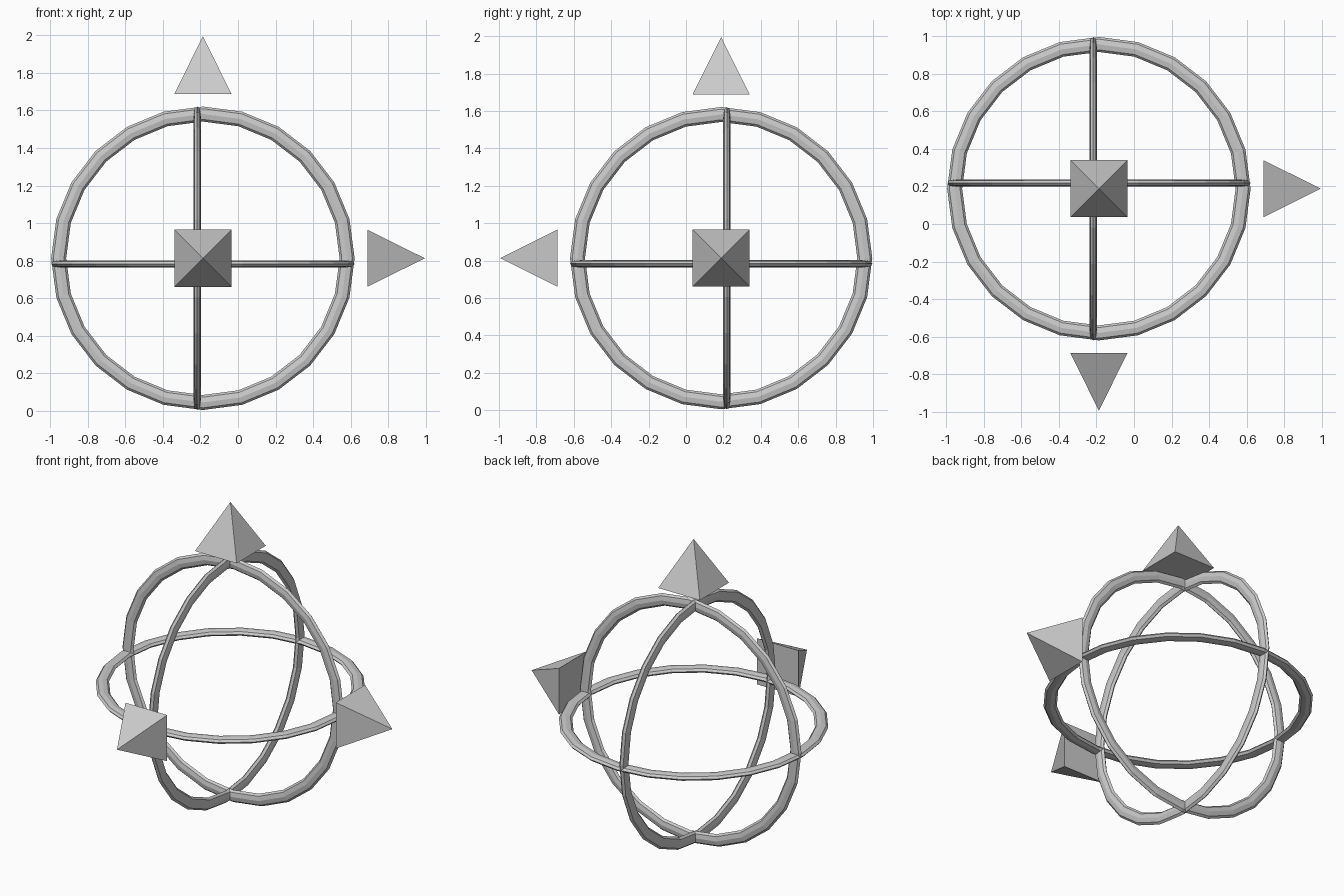
import bpy, bmesh, math
from mathutils import Vector, Matrix

cube = bpy.data.objects.get("Cube")
if cube:
    bpy.data.objects.remove(cube, do_unlink=True)

CENTRE = Vector((-0.187, 0.188, 0.813))
RADIUS, HALF_WIDTH, HALF_THICK = 0.768, 0.04, 0.019
SHIFT = 0.03          # each ring sits slightly off the centre, away from its arrow
SEGMENTS, SIDES = 24, 8

grey = bpy.data.materials.new("plain grey")
grey.use_nodes = True
colour = (0.6, 0.6, 0.6, 1)
grey.diffuse_color = colour
grey.node_tree.nodes["Principled BSDF"].inputs["Base Color"].default_value = colour


def finish(name, bm, axis, offset):
    """Turn local z to the axis, move along it and link the object."""
    turn = Vector((0, 0, 1)).rotation_difference(axis).to_matrix().to_4x4()
    bm.transform(Matrix.Translation(CENTRE + axis * offset) @ turn)
    bmesh.ops.recalc_face_normals(bm, faces=bm.faces)
    mesh = bpy.data.meshes.new(name)
    bm.to_mesh(mesh)
    bm.free()
    mesh.materials.append(grey)
    bpy.context.collection.objects.link(bpy.data.objects.new(name, mesh))


def ring(name, axis):
    """Flattened tube bent into a circle."""
    bm = bmesh.new()
    loops = []
    for i in range(SEGMENTS):
        a = math.tau * i / SEGMENTS
        loop = []
        for j in range(SIDES):
            b = math.tau * j / SIDES
            r = RADIUS + HALF_WIDTH * math.cos(b)
            loop.append(bm.verts.new((r * math.cos(a), r * math.sin(a),
                                      HALF_THICK * math.sin(b))))
        loops.append(loop)
    for i in range(SEGMENTS):
        here, there = loops[i], loops[(i + 1) % SEGMENTS]
        for j in range(SIDES):
            k = (j + 1) % SIDES
            bm.faces.new((here[j], there[j], there[k], here[k]))
    finish(name, bm, axis, -SHIFT)


def arrow(name, axis):
    """Square pyramid pointing outward."""
    bm = bmesh.new()
    bmesh.ops.create_cone(bm, cap_ends=True, segments=4, depth=0.306,
                          radius1=0.152 * math.sqrt(2), radius2=0)
    bmesh.ops.remove_doubles(bm, verts=bm.verts, dist=0.0001)
    bmesh.ops.rotate(bm, verts=bm.verts, matrix=Matrix.Rotation(math.pi / 4, 3, 'Z'))
    finish(name, bm, axis, 1.029)


# One ring and one arrow for each direction
for label, axis in (("side", Vector((1, 0, 0))),
                    ("front", Vector((0, -1, 0))),
                    ("top", Vector((0, 0, 1)))):
    ring(label + "_ring", axis)
    arrow(label + "_arrow", axis)
